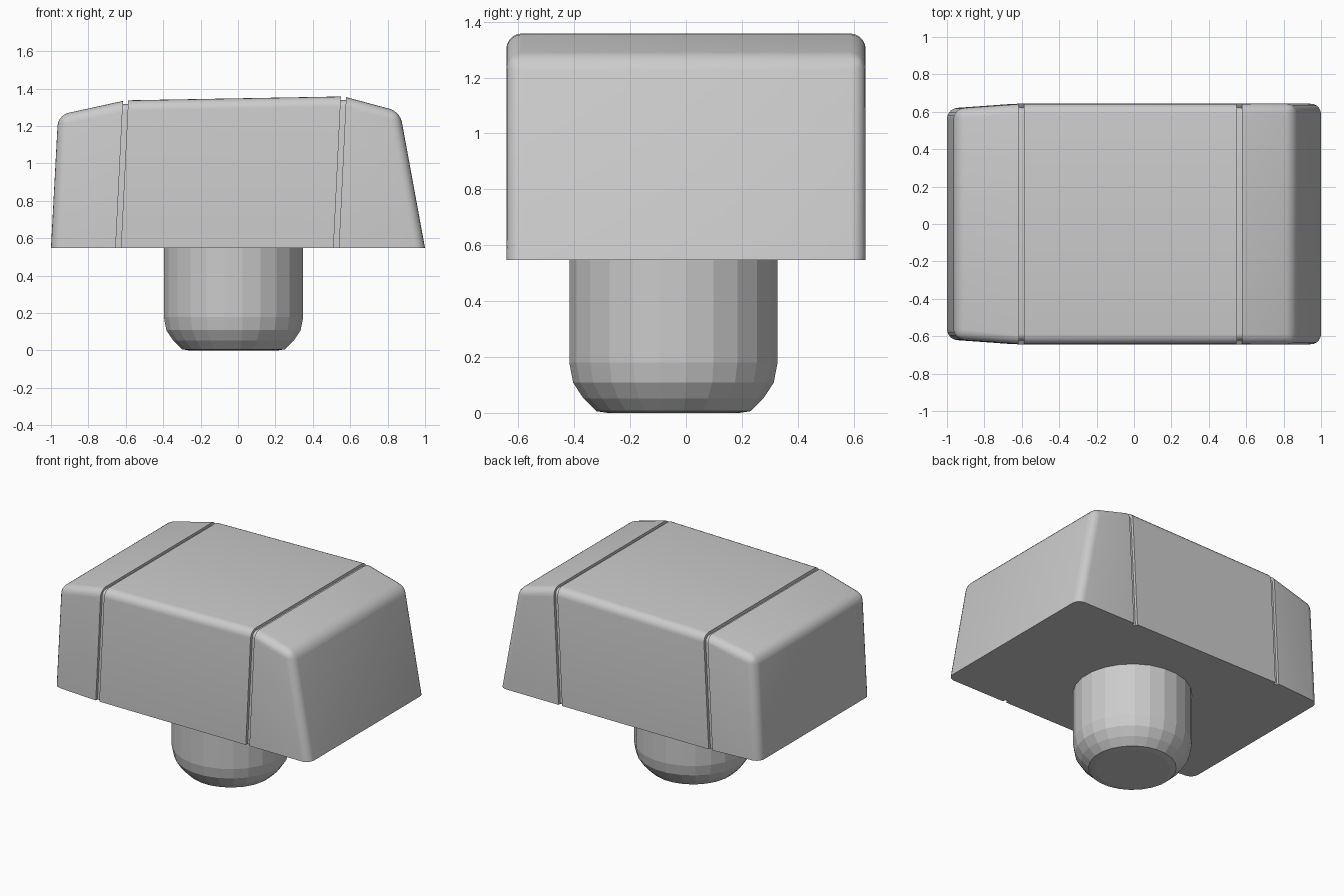
import bpy, bmesh, math

if "Cube" in bpy.data.objects:
    bpy.data.objects.remove(bpy.data.objects["Cube"])

BASE, HALF = 0.547, 0.643   # head underside height, head half depth


def make_object(name, bm):
    bmesh.ops.recalc_face_normals(bm, faces=bm.faces)
    mesh = bpy.data.meshes.new(name)
    bm.to_mesh(mesh)
    bm.free()
    obj = bpy.data.objects.new(name, mesh)
    bpy.context.collection.objects.link(obj)
    return obj


def loft(bm, rings):
    """Skin a list of closed point rings and cap both ends."""
    loops = [[bm.verts.new(p) for p in ring] for ring in rings]
    for a, b in zip(loops, loops[1:]):
        n = len(a)
        for i in range(n):
            bm.faces.new((a[i], a[(i + 1) % n], b[(i + 1) % n], b[i]))
    bm.faces.new(loops[0])
    bm.faces.new(loops[-1])
    return loops


# Head: bottom x, top x, top z, half depth at each station
stations = [(-1.0, -0.962, 1.258, 0.617), (-0.64, -0.601, 1.337, HALF),
            (0.525, 0.564, 1.358, HALF), (1.0, 0.866, 1.277, HALF)]
bm = bmesh.new()
loops = loft(bm, [[(xb, -h, BASE), (xt, -h, zt), (xt, h, zt), (xb, h, BASE)]
                  for xb, xt, zt, h in stations])
edges = []
for a, b in zip(loops, loops[1:]):
    edges += [bm.edges.get((a[1], b[1])), bm.edges.get((a[2], b[2]))]
for end in (loops[0], loops[-1]):
    edges += [bm.edges.get((end[i], end[i + 1])) for i in range(3)]
bmesh.ops.bevel(bm, geom=edges, offset=0.055, offset_type='OFFSET',
                segments=5, profile=0.5, affect='EDGES')
head = make_object("head", bm)


# Slanted grooves over the sides and top
def cut_groove(xb, xt, top, width=0.028, depth=0.02, r=0.038):
    h, z = HALF - depth, top - depth
    arc = [(h - r + r * math.cos(t), z - r + r * math.sin(t))
           for t in (math.radians(90 * i / 5) for i in range(6))]
    inner = [(h, 0.4)] + arc
    inner += [(-y, q) for y, q in reversed(inner)]
    outline = inner + [(-1, 0.4), (-1, 1.6), (1, 1.6), (1, 0.4)]
    slope = (xt - xb) / (top - BASE)
    bm = bmesh.new()
    loft(bm, [[(xb + (q - BASE) * slope + s * width / 2, y, q) for y, q in outline]
              for s in (-1, 1)])
    cutter = make_object("groove_cutter", bm)
    cutter.hide_render = True
    mod = head.modifiers.new("groove", 'BOOLEAN')
    mod.operation, mod.solver, mod.object = 'DIFFERENCE', 'EXACT', cutter
    bpy.context.view_layer.objects.active = head
    bpy.ops.object.modifier_apply(modifier=mod.name)
    bpy.data.objects.remove(cutter)


for xb, xt, zt, _ in stations[1:3]:
    cut_groove(xb, xt, zt)

bpy.ops.object.select_all(action='DESELECT')
head.select_set(True)
bpy.context.view_layer.objects.active = head
bpy.ops.object.shade_smooth_by_angle(angle=math.radians(30))

# Faceted round peg with a rounded lower edge
SIDES = 24
bm = bmesh.new()
loft(bm, [[(-0.024 + r * math.cos((i + 0.5) * math.tau / SIDES),
            -0.045 + r * math.sin((i + 0.5) * math.tau / SIDES), z)
           for i in range(SIDES)]
          for r, z in [(0.238, 0), (0.278, 0.006), (0.325, 0.052),
                       (0.362, 0.108), (0.376, 0.18), (0.376, BASE)]])
make_object("peg", bm)
